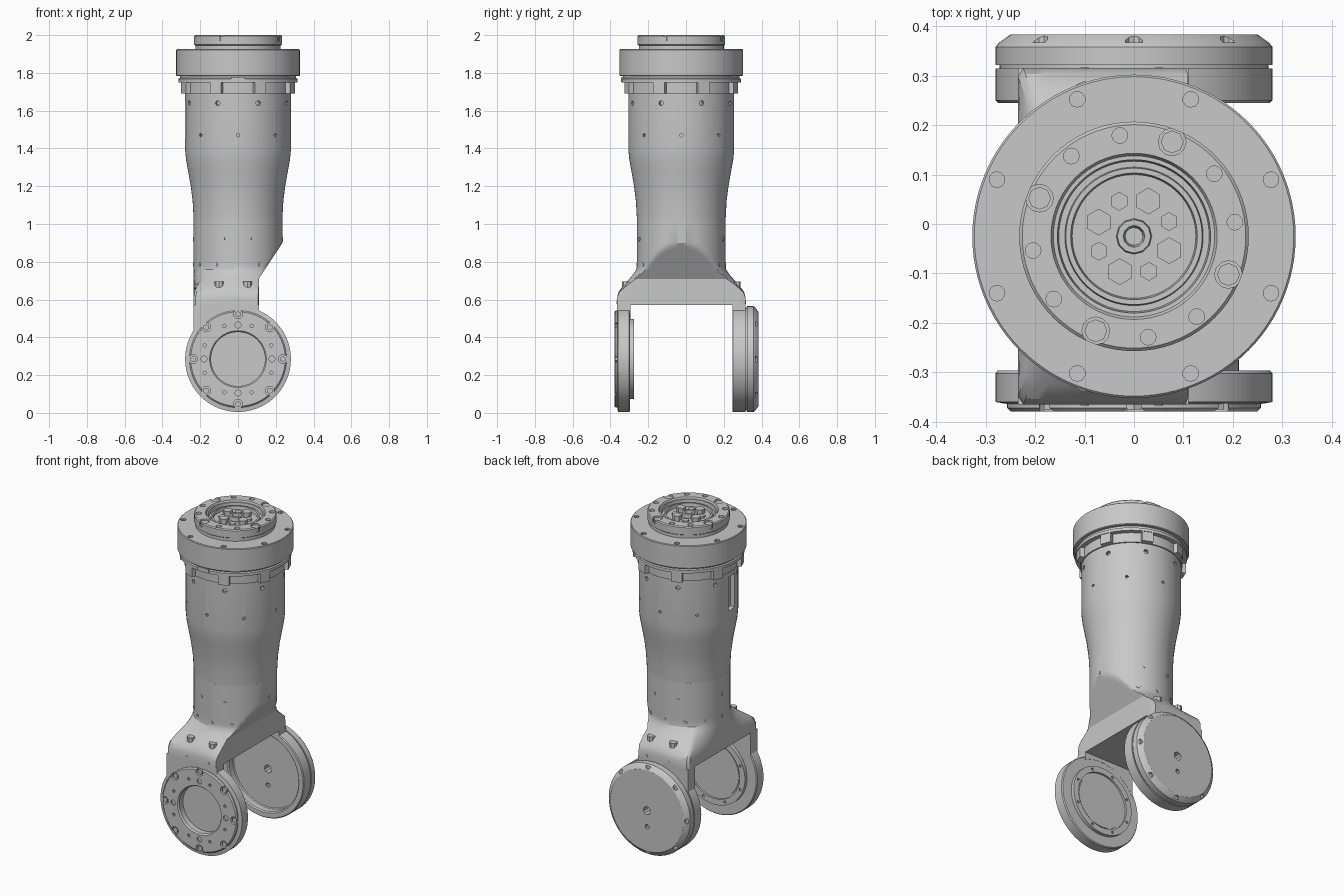
import bpy, bmesh, math
from mathutils import Matrix, Vector

if "Cube" in bpy.data.objects:
    bpy.data.objects.remove(bpy.data.objects["Cube"])

CY = -0.025            # body axis in y
PIVOT = 0.285          # height of the fork pivot
grey = bpy.data.materials.new("metal_grey")
grey.use_nodes = True
COLOUR = (0.58, 0.58, 0.58, 1)
grey.diffuse_color = COLOUR
grey.node_tree.nodes["Principled BSDF"].inputs["Base Color"].default_value = COLOUR


def finish(name, bm, smooth=True):
    bmesh.ops.recalc_face_normals(bm, faces=bm.faces)
    mesh = bpy.data.meshes.new(name)
    bm.to_mesh(mesh)
    bm.free()
    mesh.materials.append(grey)
    obj = bpy.data.objects.new(name, mesh)
    bpy.context.collection.objects.link(obj)
    if smooth:
        shade(obj)
    return obj


def shade(obj):
    bpy.ops.object.select_all(action='DESELECT')
    obj.select_set(True)
    bpy.context.view_layer.objects.active = obj
    bpy.ops.object.shade_smooth_by_angle(angle=math.radians(28))


def skin(bm, rings):
    loops = [[bm.verts.new(p) for p in ring] for ring in rings]
    for a, b in zip(loops, loops[1:]):
        for i in range(len(a)):
            j = (i + 1) % len(a)
            bm.faces.new((a[i], a[j], b[j], b[i]))
    bm.faces.new(loops[0])
    bm.faces.new(loops[-1])


def lathe(name, profile, along_y=False, sides=72):
    """Closed turned part from (radius, position) pairs."""
    rings = []
    for r, h in profile:
        ring = []
        for i in range(sides):
            a = math.tau * i / sides
            c, s = r * math.cos(a), r * math.sin(a)
            ring.append((c, h, PIVOT + s) if along_y else (c, CY + s, h))
        rings.append(ring)
    bm = bmesh.new()
    skin(bm, rings)
    return finish(name, bm)


def add_pin(bm, pos, axis, r, depth, sides=10):
    rot = Vector(axis).to_track_quat('Z', 'Y').to_matrix().to_4x4()
    bmesh.ops.create_cone(bm, cap_ends=True, segments=sides, radius1=r, radius2=r,
                          depth=depth, matrix=Matrix.Translation(pos) @ rot)


def add_box(bm, centre, size, turn=0):
    bmesh.ops.create_cube(bm, size=1, matrix=Matrix.Translation(centre)
                          @ Matrix.Rotation(turn, 4, 'Z') @ Matrix.Diagonal((*size, 1)))


def cut(obj, bm):
    cutter = finish("cutter", bm, False)
    cutter.hide_render = True
    mod = obj.modifiers.new("cut", 'BOOLEAN')
    mod.operation, mod.solver, mod.object = 'DIFFERENCE', 'EXACT', cutter
    bpy.context.view_layer.objects.active = obj
    bpy.ops.object.modifier_apply(modifier=mod.name)
    bpy.data.objects.remove(cutter)
    shade(obj)


def polar(r, deg, z):
    a = math.radians(deg)
    return Vector((r * math.cos(a), CY + r * math.sin(a), z))


def radial_pins(bm, r, z, angles, size, depth):
    for deg in angles:
        add_pin(bm, polar(r, deg, z), polar(1, deg, 0) - polar(0, 0, 0), size, depth)


def face_polar(r, deg, y):
    a = math.radians(deg)
    return Vector((r * math.cos(a), y, PIVOT + r * math.sin(a)))


# Fork crown: round tube blending into a rectangle, sliced on the +x side
def section(z, w):
    r, hy = 0.235, 0.34
    limit = min(r, 0.11 + max(0, z - 0.71) * 0.66)
    ring = []
    for i in range(128):
        a = math.tau * (i + 0.5) / 128
        c, s = math.cos(a), math.sin(a)
        m = max(abs(c), abs(s))
        x = r * c * (1 - w) + (limit if c > 0 else r) * c / m * w
        y = r * s * (1 - w) + hy * s / m * w
        ring.append((min(x, limit), CY + y, z))
    return ring


levels = [(0.57, 1), (0.61, 1), (0.64, 0.93), (0.67, 0.72), (0.71, 0.38), (0.735, 0.18),
          (0.76, 0.02)] + [(0.78 + 0.02 * i, 0) for i in range(7)] + [(1.03, 0)]
bm = bmesh.new()
skin(bm, [section(*lv) for lv in levels])
finish("fork_crown", bm)

# Upper tube with screw holes and a cable slot
tube = lathe("upper_tube", [(0.235, 1.03), (0.24, 1.12), (0.25, 1.2), (0.264, 1.28),
                            (0.275, 1.34), (0.28, 1.39), (0.28, 1.7)])
holes = bmesh.new()
radial_pins(holes, 0.28, 1.64, [22.5 + 45 * i for i in range(8)], 0.013, 0.04)
radial_pins(holes, 0.28, 1.47, [45 * i for i in range(8) if i != 4], 0.009, 0.04)
add_box(holes, polar(0.28, 186, 1.55), (0.06, 0.07, 0.21), math.radians(186))
cut(tube, holes)

# Flush screws on the crown
studs = bmesh.new()
radial_pins(studs, 0.23, 0.92, [0, 70, 110, 180, 250, 290], 0.012, 0.016)
radial_pins(studs, 0.23, 0.785, [60 + 30 * i for i in range(9)], 0.011, 0.016)
for side in (-1, 1):
    for x in (-0.1, 0.05):
        add_pin(studs, (x, CY + side * 0.29, 0.68), (0, 0, 1), 0.024, 0.03, 8)
        add_pin(studs, (x, CY + side * 0.335, 0.585), (0, 1, 0), 0.009, 0.014)
finish("crown_screws", studs)

# Fork arms with the pivot bore cleared
for name, y in (("front_arm", CY - 0.305), ("back_arm", CY + 0.305)):
    bm = bmesh.new()
    add_box(bm, (-0.0625, y, 0.43), (0.345, 0.07, 0.282))
    arm = finish(name, bm)
    bore = bmesh.new()
    add_pin(bore, (0, y, PIVOT), (0, 1, 0), 0.262, 0.2, 72)
    cut(arm, bore)

# Front pivot: ring with a blind bore and an inner boss
front = lathe("front_pivot_ring", [
    (0.143, -0.335), (0.143, -0.37), (0.15, -0.379), (0.25, -0.379), (0.257, -0.372),
    (0.257, -0.364), (0.28, -0.36), (0.28, -0.302), (0.275, -0.296), (0.212, -0.296),
    (0.212, -0.275), (0.175, -0.275), (0.175, -0.287), (0.165, -0.287), (0.165, -0.283)], True)
holes, screws = bmesh.new(), bmesh.new()
for i in range(8):
    add_pin(holes, face_polar(0.238, 45 * i, -0.38), (0, 1, 0), 0.024, 0.04, 12)
    add_pin(screws, face_polar(0.238, 45 * i, -0.365), (0, 1, 0), 0.016, 0.02, 6)
    add_pin(holes, face_polar(0.19, 22.5 + 45 * i, -0.38), (0, 1, 0), 0.009, 0.03)
    add_pin(holes, face_polar(0.193, 22.5 + 45 * i, -0.275), (0, 1, 0), 0.008, 0.02)
    if i % 2 == 0:
        add_pin(holes, face_polar(0.18, 45 * i, -0.38), (0, 1, 0), 0.016, 0.02, 12)
cut(front, holes)
finish("front_pivot_screws", screws)

# Back pivot: pan open to the inside, with a chamfered outer cover
back = lathe("back_pivot_cover", [
    (0.235, 0.295), (0.24, 0.29), (0.24, 0.252), (0.247, 0.245), (0.275, 0.245),
    (0.28, 0.25), (0.28, 0.314), (0.272, 0.314), (0.272, 0.322), (0.28, 0.322),
    (0.28, 0.358), (0.272, 0.368), (0.25, 0.383)], True)
holes = bmesh.new()
for i in range(8):
    add_pin(holes, face_polar(0.272, 45 * i, 0.382), (0, 1, 0), 0.018, 0.03)
for z, r in ((PIVOT, 0.025), (PIVOT - 0.1, 0.014)):
    add_pin(holes, (0, 0.34, z), (0, 1, 0), r, 0.2)
cut(back, holes)

# Collar under the flange: ring, eight tabs and a small front key
lathe("collar", [(0.27, 1.69), (0.288, 1.69), (0.288, 1.75), (0.316, 1.75),
                 (0.316, 1.768), (0.308, 1.772), (0.308, 1.79)])
bm = bmesh.new()
for i in range(8):
    deg = 22.5 + 45 * i
    add_box(bm, polar(0.29, deg, 1.722), (0.044, 0.065, 0.064), math.radians(deg))
add_box(bm, (0, CY - 0.302, 1.765), (0.075, 0.035, 0.025))
finish("collar_tabs", bm)

# Flange with eight bolt holes
flange = lathe("flange", [(0.3, 1.783), (0.323, 1.783), (0.327, 1.787),
                          (0.327, 1.922), (0.323, 1.926), (0.2, 1.926)], sides=96)
holes = bmesh.new()
for i in range(8):
    add_pin(holes, polar(0.3, 22.5 + 45 * i, 1.926), (0, 0, 1), 0.016, 0.05)
cut(flange, holes)

# Tool plate with stepped recess, rim screws and rim holes
plate = lathe("tool_plate", [
    (0.225, 1.92), (0.225, 1.945), (0.232, 1.95), (0.232, 1.994), (0.226, 2.0),
    (0.168, 2.0), (0.163, 1.99), (0.155, 1.99), (0.152, 1.965), (0.14, 1.965),
    (0.138, 1.98), (0.128, 1.98), (0.125, 1.96)])
holes, screws = bmesh.new(), bmesh.new()
for i in range(12):
    deg = 8 + 30 * i
    big = i % 3 == 2
    add_pin(holes, polar(0.206, deg, 2.0), (0, 0, 1), 0.028 if big else 0.016, 0.06, 12)
    if big:
        add_pin(screws, polar(0.206, deg, 1.978), (0, 0, 1), 0.023, 0.03, 8)
cut(plate, holes)

# Centre cluster: hex socket, four tall screws and four low pads
for i in range(8):
    deg = 23 + 45 * i
    tall = i % 2
    add_pin(screws, polar(0.077, deg, 1.965), (0, 0, 1), 0.027 if tall else 0.019,
            0.046 if tall else 0.014, 6)
finish("tool_plate_screws", screws)
lathe("centre_socket", [(0.018, 1.96), (0.018, 1.963), (0.022, 1.985),
                        (0.034, 1.985), (0.037, 1.95)], sides=12)
